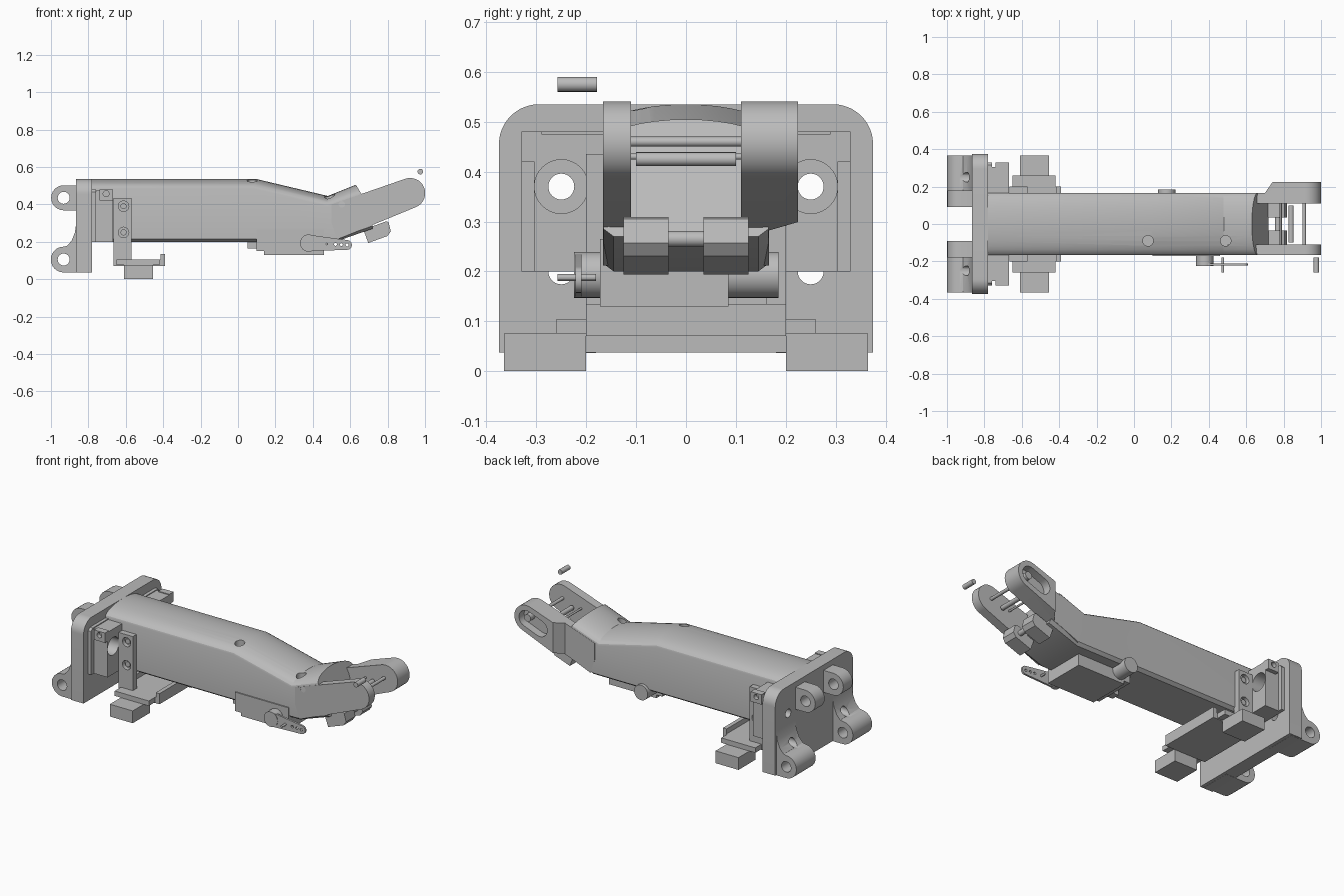
import bpy, bmesh, math
from mathutils import Vector

cube = bpy.data.objects.get("Cube")
if cube:
    bpy.data.objects.remove(cube, do_unlink=True)

grey = bpy.data.materials.new("plain grey")
grey.use_nodes = True
grey.diffuse_color = (0.5, 0.5, 0.5, 1)
grey.node_tree.nodes["Principled BSDF"].inputs["Base Color"].default_value = (0.5, 0.5, 0.5, 1)


def finish(name, bm):
    bmesh.ops.recalc_face_normals(bm, faces=bm.faces[:])
    me = bpy.data.meshes.new(name)
    bm.to_mesh(me)
    bm.free()
    me.materials.append(grey)
    ob = bpy.data.objects.new(name, me)
    bpy.context.collection.objects.link(ob)
    return ob


def bridge(name, rings):
    """Closed solid through a list of equal-length point rings."""
    bm = bmesh.new()
    rows = [[bm.verts.new(p) for p in ring] for ring in rings]
    n = len(rows[0])
    for a, b in zip(rows, rows[1:]):
        for i in range(n):
            j = (i + 1) % n
            bm.faces.new((a[i], a[j], b[j], b[i]))
    bm.faces.new(rows[0])
    bm.faces.new(rows[-1])
    return finish(name, bm)


def prism(name, pts, axis, a, b):
    """Extrude a 2D profile along x, y or z from a to b."""
    place = {"x": lambda p, t: (t, p[0], p[1]),
             "y": lambda p, t: (p[0], t, p[1]),
             "z": lambda p, t: (p[0], p[1], t)}[axis]
    return bridge(name, [[place(p, t) for p in pts] for t in (a, b)])


def box(name, x, y, z):
    return prism(name, [(x[0], z[0]), (x[1], z[0]), (x[1], z[1]), (x[0], z[1])], "y", *y)


def arc(c, r, start, end, n=12):
    return [(c[0] + r * math.cos(math.radians(start + (end - start) * i / n)),
             c[1] + r * math.sin(math.radians(start + (end - start) * i / n))) for i in range(n + 1)]


def capsule(c1, c2, r):
    d = math.degrees(math.atan2(c2[1] - c1[1], c2[0] - c1[0]))
    return arc(c2, r, d - 90, d + 90) + arc(c1, r, d + 90, d + 270)


def rod(name, c, r, axis, a, b, n=32):
    return prism(name, arc(c, r, 0, 360 - 360 / n, n - 1), axis, a, b)


def cut(ob, cutters):
    for c in cutters:
        m = ob.modifiers.new("cut", "BOOLEAN")
        m.operation = "DIFFERENCE"
        m.solver = "EXACT"
        m.object = c
    bpy.context.view_layer.update()
    deps = bpy.context.evaluated_depsgraph_get()
    me = bpy.data.meshes.new_from_object(ob.evaluated_get(deps))
    ob.modifiers.clear()
    ob.data = me
    for c in cutters:
        bpy.data.objects.remove(c, do_unlink=True)


# Forearm tube: flat sides, arched roof, bent down and then up
def section(xb, zb, xs, zs, xt, zt, w=0.165):
    ring = [(xb, -w + 0.02, zb), (xb, w - 0.02, zb), (xb, w, zb + 0.015)]
    for i in range(17):
        a = math.pi * i / 16
        s = math.sin(a)
        ring.append((xs + (xt - xs) * s, w * math.cos(a), zs + (zt - zs) * s))
    return ring + [(xb, -w, zb + 0.015)]


tube = bridge("forearm_tube", [
    section(-0.78, 0.2, -0.78, 0.485, -0.78, 0.535),
    section(0.1, 0.2, 0.08, 0.485, 0.1, 0.535),
    section(0.52, 0.2, 0.475, 0.39, 0.48, 0.445),
    section(0.72, 0.27, 0.66, 0.455, 0.63, 0.505)])
cut(tube, [rod("hole", (x, -0.09), 0.028, "z", z, 0.7) for x, z in ((0.075, 0.46), (0.49, 0.36))])

# Fork arms at the wrist
tip = (0.92, 0.46)
arm = [(0.5, 0.3), (0.53, 0.212)] + arc(tip, 0.081, -67, 109, 16) + [(0.5, 0.4)]
right_arm = prism("right_fork_arm", arm, "y", -0.166, -0.11)
left_arm = prism("left_fork_arm", arm, "y", 0.11, 0.225)
outside = [(0.4, 0.166), (0.7, 0.166), (0.745, 0.23), (0.745, 0.3), (0.4, 0.3)]
cut(left_arm, [prism("shoulder_cutter", outside, "z", 0, 1),
               prism("pocket_cutter", capsule((0.83, 0.425), tip, 0.05), "y", 0.175, 0.3)])
cut(right_arm, [rod("hole", (0.555, 0.4), 0.017, "y", -0.2, -0.14)])
rod("left_pocket_boss", tip, 0.022, "y", 0.16, 0.215)

# Cross pins between the arms, and the loose pin
rod("wrist_pin", (0.91, 0.46), 0.01, "y", -0.12, 0.18, 16)
rod("middle_pin", (0.84, 0.425), 0.014, "y", -0.1, 0.1, 16)
rod("inner_pin", (0.785, 0.43), 0.006, "y", -0.12, 0.12, 16)
rod("loose_pin", (0.975, 0.575), 0.015, "y", -0.258, -0.178, 16)

# Knuckles under the fork
for side, y in (("right", -0.125), ("left", 0.035)):
    t = math.radians(20)
    shape = [(-0.09, -0.038), (0.02, -0.038), (0.045, -0.02), (0.05, 0.03), (0.04, 0.038), (-0.09, 0.038)]
    pts = [(0.768 + u * math.cos(t) - v * math.sin(t), 0.26 + u * math.sin(t) + v * math.cos(t)) for u, v in shape]
    prism(side + "_knuckle", pts, "y", y, y + 0.09)
rod("knuckle_bar", (0.77, 0.265), 0.016, "y", -0.05, 0.05, 16)

# Elbow plate with rounded top corners
outline = [(-0.375, 0.037), (0.375, 0.037)] + arc((0.295, 0.455), 0.08, 0, 90) + arc((-0.295, 0.455), 0.08, 90, 180)
plate = prism("elbow_plate", outline, "x", -0.865, -0.78)
cut(plate, [rod("hole", (y, z), 0.026, "x", -1, 0) for y in (-0.25, 0.25) for z in (0.2, 0.37)])

# Flange block that holds the tube
c = 0.015
flange = [(-0.33, 0.2), (0.33, 0.2), (0.33, 0.48 - c), (0.33 - c, 0.48),
          (-0.33 + c, 0.48), (-0.33, 0.48 - c)]
base = prism("flange_base", flange, "x", -0.78, -0.76)
block = box("flange_block", (-0.76, -0.667), (-0.305, 0.305), (0.2, 0.475))
cut(base, [rod("hole", (y, 0.37), 0.026, "x", -1, 0) for y in (-0.25, 0.25)])
cut(block, [rod("channel", (y, 0.37), 0.054, "x", -1, 0) for y in (-0.25, 0.25)])

for side, s in (("right", -1), ("left", 1)):
    # Hinge lugs: inner upper and outer lower
    upper = prism(side + "_upper_lug", capsule((-0.932, 0.435), (-0.85, 0.435), 0.067), "y", s * 0.09, s * 0.18)
    foot = [(-0.8, 0.036), (-0.8, 0.3), (-0.865, 0.3), (-0.872, 0.25), (-0.89, 0.205), (-0.915, 0.178)]
    lower = prism(side + "_lower_lug", foot + arc((-0.932, 0.105), 0.069, 90, 270), "y", s * 0.18, s * 0.365)
    cut(upper, [rod("hole", (-0.932, 0.435), 0.032, "y", -1, 1)])
    cut(lower, [rod("hole", (-0.932, 0.105), 0.032, "y", -1, 1),
                rod("notch", (s * 0.25, 0.2), 0.026, "x", -1.1, 0)])

    # Flange ears
    ear = box(side + "_flange_ear", (-0.74, -0.667), (s * 0.29, s * 0.33), (0.42, 0.48))
    cut(ear, [rod("hole", (-0.705, 0.457), 0.016, "y", -1, 1)])

    # Clamp leg with two screw holes, and the foot block below it
    leg = box(side + "_clamp_leg", (-0.665, -0.57), (s * 0.16, s * 0.2), (0.075, 0.435))
    cut(leg, [rod("hole", (-0.612, z), 0.028, "y", s * 0.175, s * 0.3) for z in (0.25, 0.39)])
    for z in (0.25, 0.39):
        rod(side + "_clamp_screw", (-0.612, z), 0.016, "y", s * 0.17, s * 0.19)
    box(side + "_clamp_foot", (-0.61, -0.455), (s * 0.2, s * 0.365), (0, 0.075))

# Clamp shelf under the tube
box("clamp_shelf", (-0.665, -0.39), (-0.2, 0.2), (0.07, 0.105))
for i, x in enumerate((-0.665, -0.415)):
    box("shelf_lip_%d" % (i + 1), (x, x + 0.025), (-0.2, 0.2), (0.1, 0.135))
box("shelf_slide", (-0.65, -0.42), (-0.26, 0.26), (0.075, 0.105))

# Servo under the forearm with output disc, rear cap and cable stub
servo = [(0.1, 0.15), (0.14, 0.15), (0.14, 0.13), (0.46, 0.13), (0.46, 0.265), (0.1, 0.265)]
prism("servo_body", servo, "y", -0.172, 0.085)
rod("servo_output", (0.378, 0.193), 0.046, "y", -0.225, -0.165)
rod("servo_cap", (0.175, 0.193), 0.046, "y", 0.08, 0.185)
box("cable_stub", (0.05, 0.1), (-0.12, -0.07), (0.163, 0.205))

# Servo horn: tapered arm with small holes
root, end = Vector((0.378, 0.193)), Vector((0.583, 0.183))
horn = prism("servo_horn", arc(root, 0.044, 80, 280) + arc(end, 0.026, -95, 85), "y", -0.222, -0.21)
cut(horn, [rod("hole", root.lerp(end, f), 0.008, "y", -1, 1, 12) for f in (0.7, 0.85, 1)])
rod("horn_screw", (0.475, 0.188), 0.007, "y", -0.258, -0.18, 12)

# Smooth the curved surfaces, keep edges sharp
bpy.ops.object.select_all(action="DESELECT")
for ob in bpy.context.collection.objects:
    if ob.type == "MESH" and ob.data.materials and ob.data.materials[0] == grey:
        ob.select_set(True)
        bpy.context.view_layer.objects.active = ob
bpy.ops.object.shade_smooth_by_angle(angle=math.radians(25))
